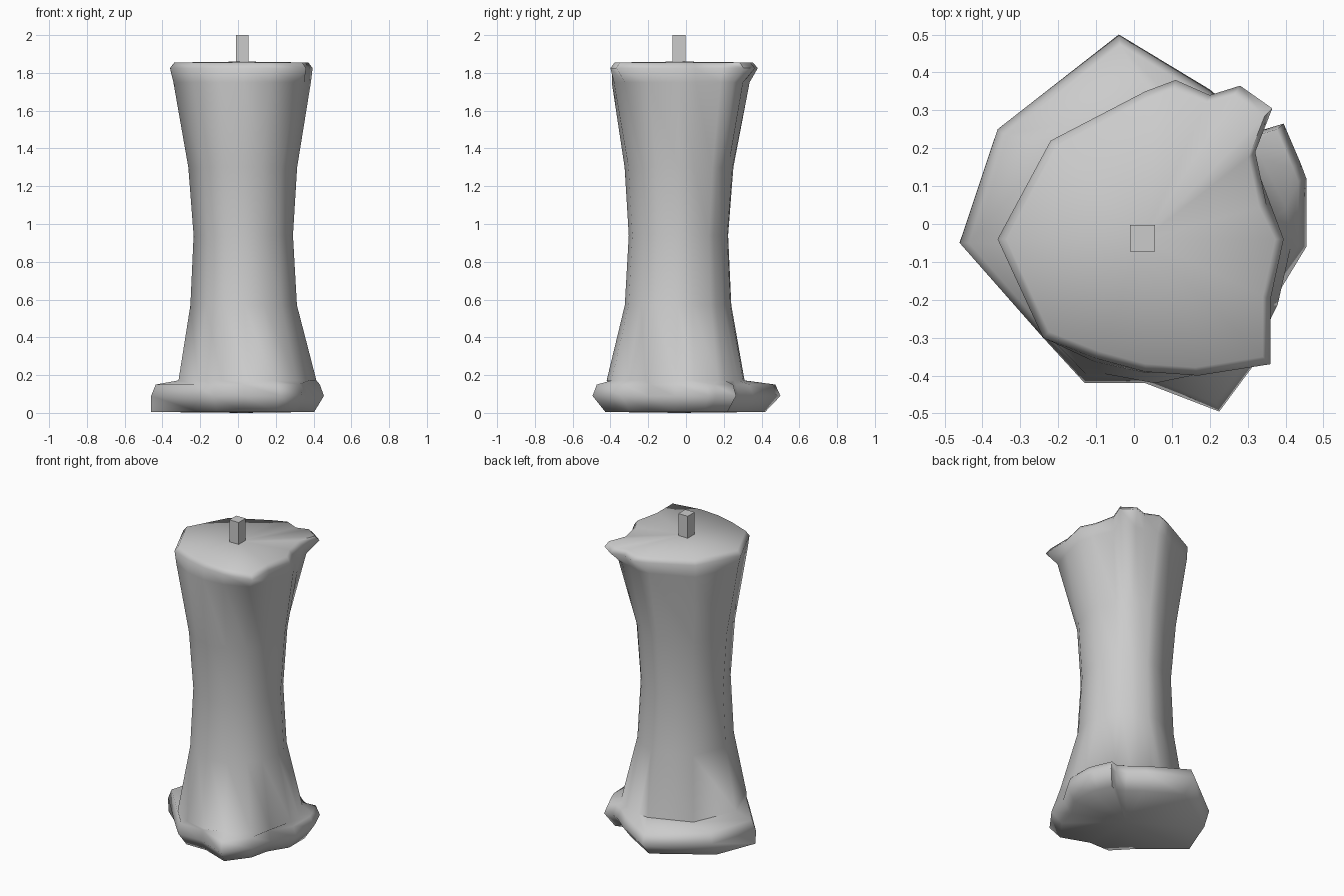
import bpy, bmesh, math

if "Cube" in bpy.data.objects:
    bpy.data.objects.remove(bpy.data.objects["Cube"])

# Irregular rim outlines, matched column by column (counted clockwise from the left)
TOP = [(-.36, -.04), (-.22, .22), (.03, .35), (.11, .38), (.20, .34), (.28, .365),
       (.365, .305), (.32, .19), (.35, .05), (.395, -.04), (.36, -.2), (.36, -.37),
       (.17, -.4), (.03, -.39), (-.1, -.355), (-.24, -.3)]
BASE = [(-.46, -.05), (-.36, .25), (-.04, .5), (.2, .355), (.29, .28), (.345, .25),
        (.395, .265), (.44, .16), (.455, .12), (.455, -.06), (.37, -.2), (.34, -.34),
        (.225, -.495), (.03, -.42), (-.13, -.42), (-.24, -.3)]
CX, CY = .025, -.04


def circle(r, cx=CX, cy=CY):
    # Round section with one point per outline column
    pts = []
    for x, y in TOP:
        a = math.atan2(y - CY, x - CX)
        pts.append((cx + r * math.cos(a), cy + r * math.sin(a)))
    return pts


def scaled(pts, s):
    return [(CX + (x - CX) * s, CY + (y - CY) * s) for x, y in pts]


def blend(p, q, t):
    return [(a + (c - a) * t, b + (d - b) * t) for (a, b), (c, d) in zip(p, q)]


def bottom():
    # Underside is tucked in at the front and right, full width at the left
    return [(x if x < -.3 else CX + (x - CX) * .88, CY + (y - CY) * .85) for x, y in BASE]


# Waisted trunk with flared foot and ragged rim
sections = [
    (0.005, bottom()),
    (0.09, BASE),
    (0.15, scaled(BASE, .95)),
    (0.172, circle(.365, .05, -.055)),
    (0.57, circle(.282, .03, -.042)),
    (0.94, circle(.263, .028, -.04)),
    (1.30, circle(.288, .025, -.037)),
    (1.75, blend(circle(.355), TOP, .4)),
    (1.825, TOP),
    (1.855, scaled(TOP, .94)),
]
bm = bmesh.new()
rings = [[bm.verts.new((x, y, z)) for x, y in pts] for z, pts in sections]
n = len(TOP)
for lo, hi in zip(rings, rings[1:]):
    for i in range(n):
        j = (i + 1) % n
        bm.faces.new((lo[i], lo[j], hi[j], hi[i]))
# Fan caps
for ring, z in ((rings[0], 0.0), (rings[-1], 1.86)):
    c = bm.verts.new((CX, CY, z))
    for i in range(n):
        bm.faces.new((ring[i], ring[(i + 1) % n], c))
bmesh.ops.recalc_face_normals(bm, faces=bm.faces)
mesh = bpy.data.meshes.new("trunk")
bm.to_mesh(mesh)
bm.free()
trunk = bpy.data.objects.new("trunk", mesh)
bpy.context.collection.objects.link(trunk)
bpy.context.view_layer.objects.active = trunk
trunk.select_set(True)
bpy.ops.object.shade_smooth_by_angle(angle=math.radians(65))

# Square peg on top
bpy.ops.mesh.primitive_cube_add(size=1, location=(.022, -.037, 1.92))
peg = bpy.context.object
peg.name = "peg"
peg.scale = (.066, .07, .16)
